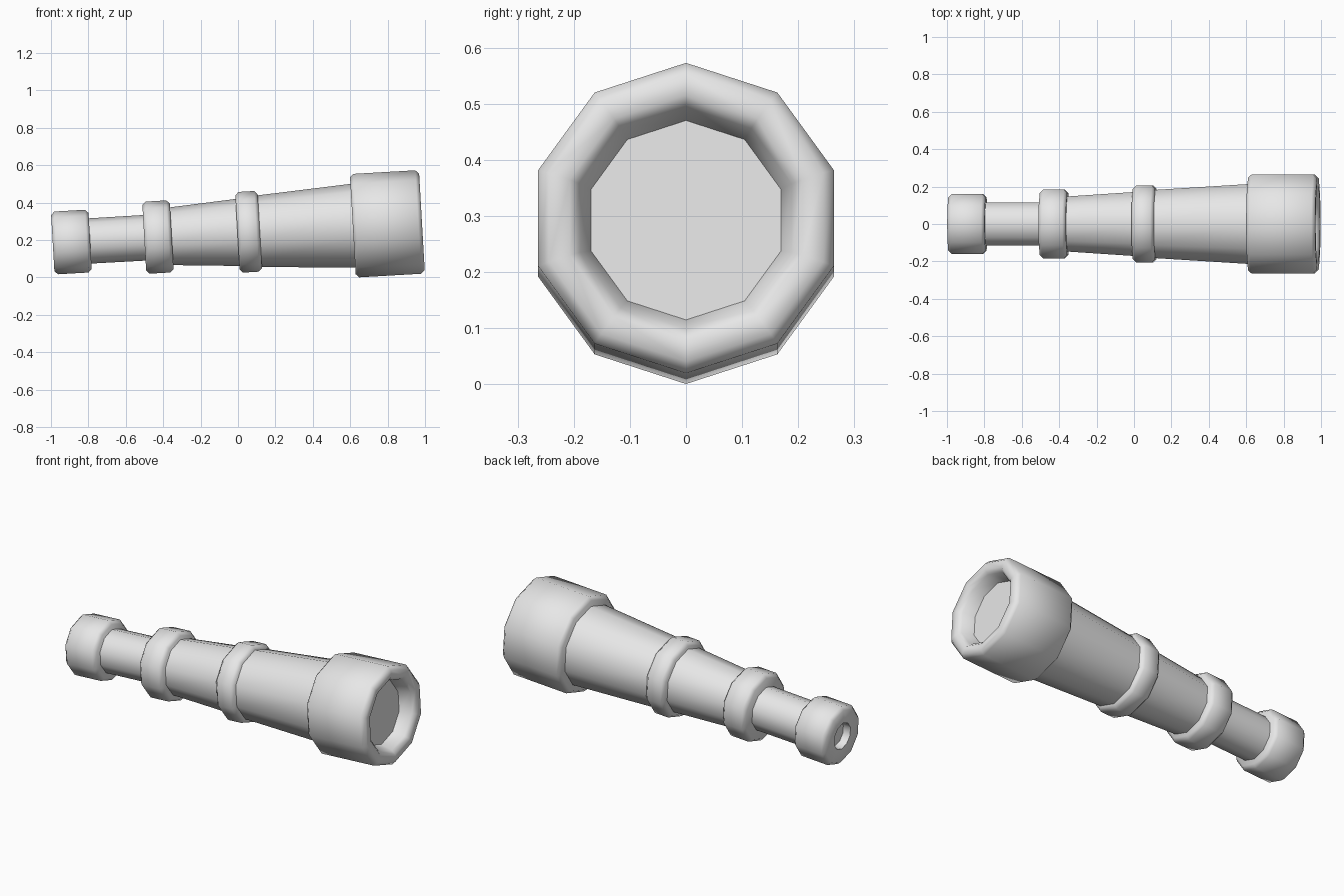
import bpy
import bmesh
from math import radians, sin, cos, tau
from mathutils import Matrix

SIDES = 10
TILT = Matrix.Translation((0, 0, 0.241)) @ Matrix.Rotation(radians(-3.3), 4, 'Y')

cube = bpy.data.objects.get("Cube")
if cube:
    bpy.data.objects.remove(cube, do_unlink=True)

grey = bpy.data.materials.new("plain grey")
grey.use_nodes = True
colour = (0.8, 0.8, 0.8, 1)
grey.diffuse_color = colour
grey.node_tree.nodes["Principled BSDF"].inputs["Base Color"].default_value = colour


def lathe(name, profile):
    """Spin (position, radius) points around the barrel axis and cap both ends."""
    bm = bmesh.new()
    rings = []
    for x, r in profile:
        angles = [tau * i / SIDES for i in range(SIDES)]
        rings.append([bm.verts.new((x, r * sin(a), r * cos(a))) for a in angles])
    for a, b in zip(rings, rings[1:]):
        for i in range(SIDES):
            j = (i + 1) % SIDES
            bm.faces.new((a[i], a[j], b[j], b[i]))
    bm.faces.new(rings[0])
    bm.faces.new(rings[-1])
    bmesh.ops.recalc_face_normals(bm, faces=bm.faces)
    bm.transform(TILT)
    mesh = bpy.data.meshes.new(name)
    bm.to_mesh(mesh)
    bm.free()
    mesh.materials.append(grey)
    mesh.shade_smooth()
    mesh.set_sharp_from_angle(angle=radians(50))
    obj = bpy.data.objects.new(name, mesh)
    bpy.context.collection.objects.link(obj)
    return obj


def band(name, start, end, radius, chamfer=0.018):
    """Chamfered ring around the barrel."""
    low = radius - chamfer
    lathe(name, [(start, low), (start + chamfer, radius),
                 (end - chamfer, radius), (end, low)])


# Tapering barrel sections
lathe("rear_tube", [(-0.82, 0.121), (-0.48, 0.122)])
lathe("middle_tube", [(-0.38, 0.153), (0.02, 0.181)])
lathe("front_tube", [(0.09, 0.19), (0.64, 0.226)])

# Joint rings
band("rear_joint_ring", -0.502, -0.355, 0.193)
band("front_joint_ring", -0.003, 0.117, 0.216)

# Eyepiece with a small sunken hole
lathe("eyepiece", [(-0.95, 0.07), (-0.992, 0.075), (-0.992, 0.15), (-0.974, 0.168),
                   (-0.81, 0.168), (-0.792, 0.15)])

# Large front housing with a rounded rim and a recessed lens
lathe("front_housing", [(0.615, 0.259), (0.633, 0.277), (0.965, 0.277),
                        (0.985, 0.257), (0.985, 0.218), (0.965, 0.198),
                        (0.9, 0.178)])
